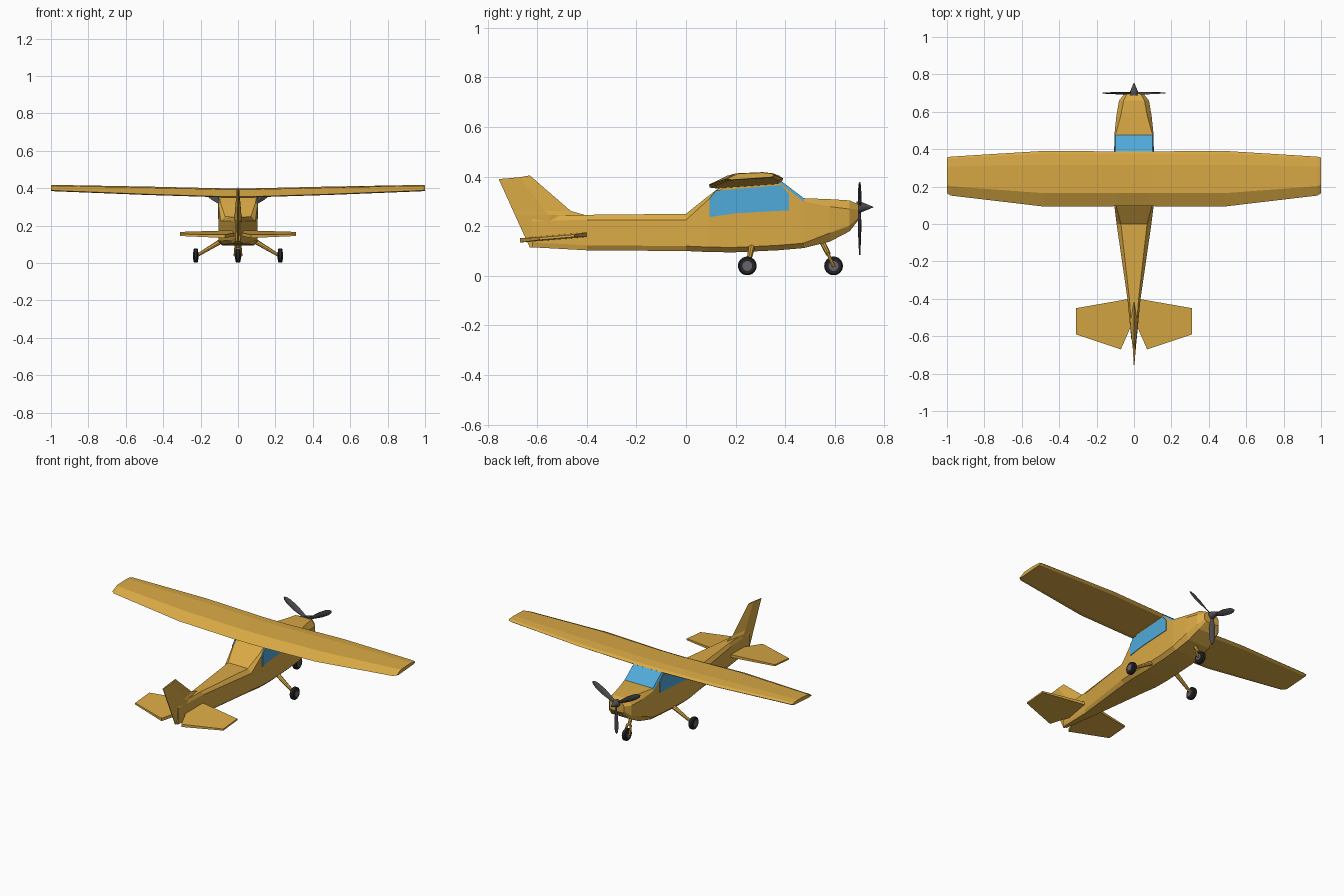
import bpy, bmesh, math
from mathutils import Vector, Matrix

if "Cube" in bpy.data.objects:
    bpy.data.objects.remove(bpy.data.objects["Cube"])


def material(name, rgb):
    m = bpy.data.materials.new(name)
    m.diffuse_color = (*rgb, 1)
    m.use_nodes = True
    m.node_tree.nodes["Principled BSDF"].inputs["Base Color"].default_value = m.diffuse_color
    return m


YELLOW = material("golden yellow", (0.70, 0.40, 0.06))
BLUE = material("glass blue", (0.08, 0.40, 0.70))
GREY = material("propeller grey", (0.075, 0.075, 0.08))
BLACK = material("tyre black", (0.018, 0.018, 0.02))
HUB = material("hub grey", (0.13, 0.13, 0.14))


def finish(name, bm, mats):
    bmesh.ops.recalc_face_normals(bm, faces=bm.faces[:])
    me = bpy.data.meshes.new(name)
    bm.to_mesh(me)
    bm.free()
    for m in mats:
        me.materials.append(m)
    ob = bpy.data.objects.new(name, me)
    bpy.context.collection.objects.link(ob)
    return ob


def loft(name, rings, mats):
    """Skin a list of equal-length rings and cap both ends."""
    bm = bmesh.new()
    vs = [[bm.verts.new(p) for p in r] for r in rings]
    n = len(rings[0])
    for a, b in zip(vs, vs[1:]):
        for i in range(n):
            j = (i + 1) % n
            bm.faces.new((a[i], a[j], b[j], b[i]))
    bm.faces.new(vs[0])
    bm.faces.new(vs[-1])
    return finish(name, bm, mats)


def circle_ring(c, axis, r, n):
    q = Vector(axis).to_track_quat('Z', 'Y')
    return [Vector(c) + q @ Vector((r * math.cos(2 * math.pi * i / n),
                                    r * math.sin(2 * math.pi * i / n), 0)) for i in range(n)]


def rod(name, a, b, ra, rb, mat, n=8):
    d = Vector(b) - Vector(a)
    return loft(name, [circle_ring(a, d, ra, n), circle_ring(b, d, rb, n)], [mat])


# Fuselage: (y, half width, bottom, top, top width ratio, top chamfer drop)
stations = [
    (-0.62, 0.014, 0.115, 0.240, 0.6, 0.02),
    (-0.40, 0.035, 0.103, 0.246, 0.7, 0.02),
    (0.00, 0.093, 0.100, 0.250, 0.75, 0.025),
    (0.09, 0.104, 0.096, 0.322, 0.9, 0.015),
    (0.16, 0.105, 0.095, 0.375, 0.95, 0.012),
    (0.20, 0.105, 0.095, 0.393, 0.95, 0.012),
    (0.37, 0.104, 0.103, 0.393, 0.95, 0.012),
    (0.475, 0.105, 0.112, 0.313, 0.95, 0.014),
    (0.58, 0.094, 0.138, 0.309, 0.75, 0.03),
    (0.66, 0.080, 0.180, 0.304, 0.7, 0.035),
    (0.695, 0.052, 0.225, 0.288, 0.7, 0.02),
]
rings = []
for y, w, zb, zt, k, d in stations:
    h = 0.25 * (zt - d - zb) if y > 0.55 else 0.02
    half = [(w * 0.8, zb), (w, zb + h), (w, zt - d), (w * k, zt)]
    rings.append([(x, y, z) for x, z in half] + [(-x, y, z) for x, z in reversed(half)])
body = loft("fuselage", rings, [YELLOW, BLUE])
# Windshield: sloped front faces of the cabin
for p in body.data.polygons:
    if 0.38 < p.center.y < 0.47 and p.normal.z > 0.2:
        p.material_index = 1

# Side windows
outline = [(0.095, 0.237), (0.2, 0.252), (0.415, 0.264), (0.415, 0.33),
           (0.385, 0.366), (0.12, 0.343), (0.095, 0.312)]
for s, side in ((1, "right"), (-1, "left")):
    loft("window_" + side, [[(s * x, y, z) for y, z in outline] for x in (0.1005, 0.108)], [BLUE])


# Wing: (x, trailing y, leading y, trailing z, top z, thickness)
def airfoil(x, yt, yl, zt, top, th):
    c = yl - yt
    return [(x, yt, zt), (x, yt + 0.24 * c, top - 0.16 * th), (x, yt + 0.75 * c, top),
            (x, yt + 0.95 * c, top - 0.15 * th), (x, yl, top - 0.45 * th),
            (x, yt + 0.94 * c, top - 0.75 * th), (x, yt + 0.1 * c, zt - 0.004)]


half_wing = [(0.09, 0.095, 0.388, 0.356, 0.400, 0.040),
             (0.48, 0.093, 0.391, 0.368, 0.409, 0.036),
             (0.98, 0.152, 0.360, 0.388, 0.418, 0.030),
             (1.00, 0.165, 0.355, 0.391, 0.416, 0.024)]
full = [(-a[0], *a[1:]) for a in reversed(half_wing)] + half_wing
loft("wing", [airfoil(*a) for a in full], [YELLOW])


# Fin: (front y, front z, middle y, rear y, rear z, half thickness)
fin = [(-0.45, 0.115, -0.55, -0.63, 0.115, 0.018),
       (-0.41, 0.246, -0.55, -0.690, 0.246, 0.022),
       (-0.465, 0.262, -0.57, -0.697, 0.262, 0.018),
       (-0.63, 0.405, -0.67, -0.755, 0.390, 0.006)]
loft("tail_fin", [[(0, f, fz), (w, m, (fz + rz) / 2), (0.002, r, rz),
                   (-0.002, r, rz), (-w, m, (fz + rz) / 2)] for f, fz, m, r, rz, w in fin], [YELLOW])

# Tailplane halves
plan = [(0.01, -0.40), (0.035, -0.402), (0.31, -0.45), (0.31, -0.59), (0.07, -0.67), (0.022, -0.56), (0.01, -0.56)]
for s, side in ((1, "right"), (-1, "left")):
    def plate(off):
        return [(s * x, y, 0.143 + (y + 0.67) * 0.085 + off * (1.4 - 2.2 * x)) for x, y in plan]
    loft("tailplane_" + side, [plate(-0.007), plate(0.007)], [YELLOW])


# Wheels with hubs
def wheel(name, x, y):
    r, z, w = 0.038, 0.04, 0.013
    prof = [(-w, 0.6), (-w, 0.85), (-0.6 * w, 1), (0.6 * w, 1), (w, 0.85), (w, 0.6)]
    loft(name + "_tyre", [circle_ring((x + o, y, z), (1, 0, 0), r * k, 18) for o, k in prof], [BLACK])
    rod(name + "_hub", (x - 0.015, y, z), (x + 0.015, y, z), 0.02, 0.02, HUB, 14)


# Landing gear
for s, side in ((1, "right"), (-1, "left")):
    wheel("main_wheel_" + side, s * 0.226, 0.247)
    rod("main_strut_" + side, (s * 0.09, 0.265, 0.118), (s * 0.216, 0.25, 0.042), 0.014, 0.008, YELLOW)
wheel("nose_wheel", 0, 0.595)
rod("nose_strut", (0, 0.54, 0.155), (0, 0.575, 0.085), 0.012, 0.010, YELLOW)
for s, side in ((1, "right"), (-1, "left")):
    rod("nose_fork_" + side, (s * 0.012, 0.57, 0.095), (s * 0.018, 0.595, 0.038), 0.007, 0.006, YELLOW)

# Propeller: spinner and three twisted blades
HUB_POS = Vector((0, 0.70, 0.277))
loft("spinner", [circle_ring((0, y, 0.277), (0, 1, 0), r, 14)
                 for y, r in ((0.688, 0.023), (0.705, 0.022), (0.73, 0.012), (0.755, 0.001))], [GREY])
for i in range(3):
    turn = Matrix.Rotation(math.radians(180 + 120 * i), 3, 'Y')
    blade = []
    for r, w, twist in ((0.01, 0.008, 40), (0.05, 0.013, 30), (0.10, 0.019, 20),
                        (0.155, 0.018, 14), (0.182, 0.012, 12), (0.192, 0.004, 12)):
        t = Matrix.Rotation(math.radians(twist), 3, 'Z')
        blade.append([HUB_POS + turn @ (t @ Vector((x, y, 0)) + Vector((0, 0, r)))
                      for x, y in ((-w, 0), (0, 0.003), (w, 0), (0, -0.003))])
    loft("propeller_blade_%d" % (i + 1), blade, [GREY])
